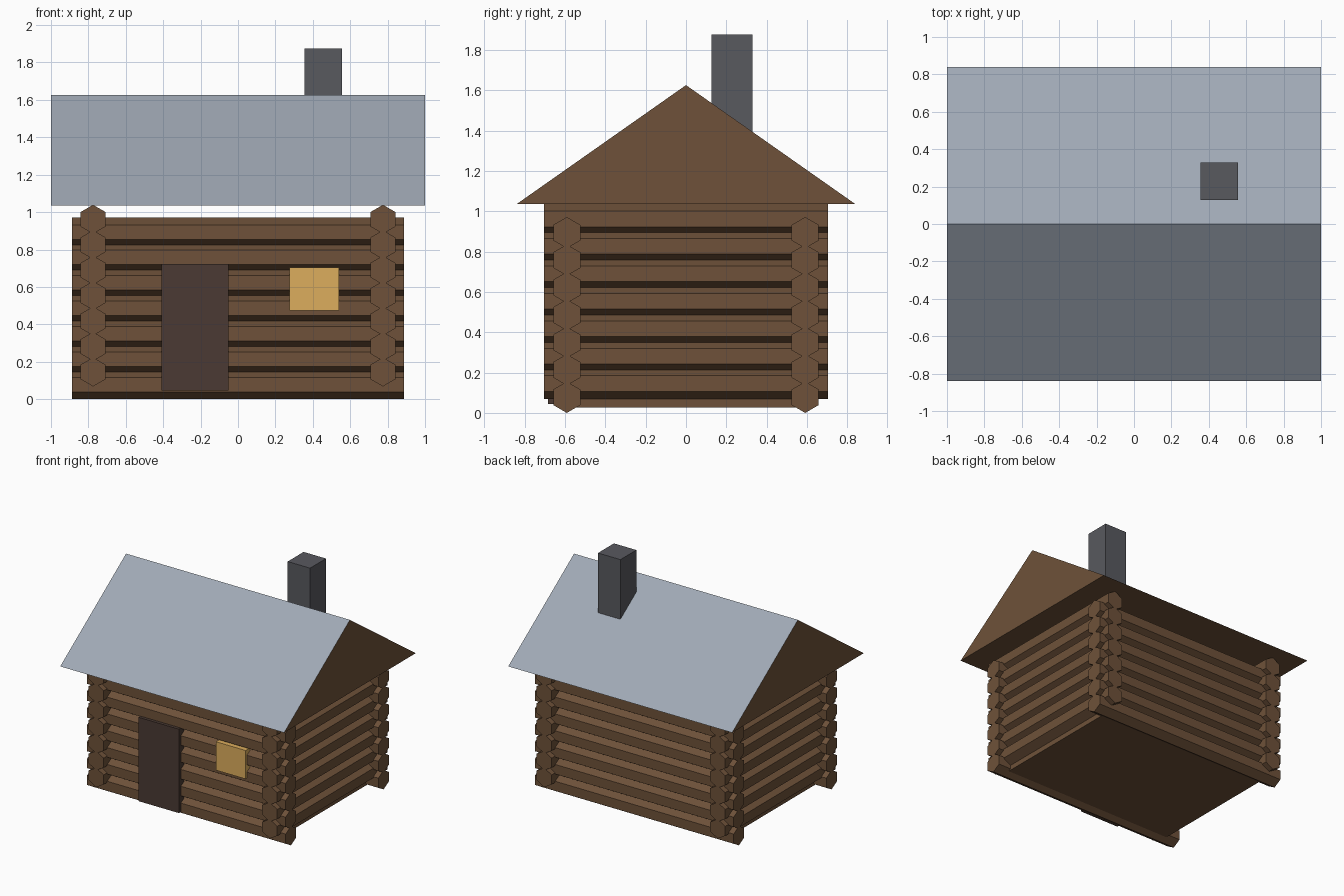
import bpy, bmesh, math
from mathutils import Matrix, Vector

cube = bpy.data.objects.get("Cube")
if cube:
    bpy.data.objects.remove(cube, do_unlink=True)


def material(name, r, g, b):
    m = bpy.data.materials.new(name)
    m.use_nodes = True
    m.diffuse_color = (r, g, b, 1)
    m.node_tree.nodes["Principled BSDF"].inputs["Base Color"].default_value = (r, g, b, 1)
    return m


wood = material("log brown", 0.156, 0.083, 0.041)
slate = material("roof grey", 0.352, 0.397, 0.462)
door_wood = material("door dark brown", 0.069, 0.042, 0.033)
glow = material("window amber", 0.716, 0.418, 0.109)
stone = material("chimney grey", 0.098, 0.1, 0.114)


def finish(name, bm, *mats):
    bmesh.ops.recalc_face_normals(bm, faces=bm.faces)
    mesh = bpy.data.meshes.new(name)
    bm.to_mesh(mesh)
    bm.free()
    for m in mats:
        mesh.materials.append(m)
    obj = bpy.data.objects.new(name, mesh)
    bpy.context.collection.objects.link(obj)
    return obj


def box(name, low, high, mat):
    low, high = Vector(low), Vector(high)
    bm = bmesh.new()
    place = Matrix.Translation((low + high) / 2) @ Matrix.Diagonal((*(high - low), 1))
    bmesh.ops.create_cube(bm, size=1, matrix=place)
    return finish(name, bm, mat)


# Log walls: stacked hexagonal logs, points up, the side stacks half a step higher
RADIUS, STEP, COURSES = 0.0775, 0.136, 7
WALL_X, WALL_Y = 0.775, 0.591


def log_wall(name, axis, offset, half_length, first_z):
    bm = bmesh.new()
    for i in range(COURSES):
        z = first_z + i * STEP
        ring = []
        for k in range(6):
            a = math.radians(90 + 60 * k)
            across = offset + RADIUS * math.cos(a)
            h = z + RADIUS * math.sin(a)
            ring.append((-half_length, across, h) if axis == "X" else (across, -half_length, h))
        end = bm.faces.new([bm.verts.new(p) for p in ring])
        side = bmesh.ops.extrude_face_region(bm, geom=[end], use_keep_orig=True)
        moved = [v for v in side["geom"] if isinstance(v, bmesh.types.BMVert)]
        span = 2 * half_length
        bmesh.ops.translate(bm, verts=moved, vec=(span, 0, 0) if axis == "X" else (0, span, 0))
    return finish(name, bm, wood)


log_wall("front_log_wall", "X", -WALL_Y, 0.887, RADIUS)
log_wall("back_log_wall", "X", WALL_Y, 0.887, RADIUS)
log_wall("left_log_wall", "Y", WALL_X, 0.703, RADIUS + STEP / 2)
log_wall("right_log_wall", "Y", -WALL_X, 0.703, RADIUS + STEP / 2)

# Floor
box("floor", (-WALL_X, -WALL_Y, 0.027), (WALL_X, WALL_Y, 0.09), wood)

# Gabled roof: grey slopes, brown gables and underside
bm = bmesh.new()
profile = [(-0.84, 1.035), (0.84, 1.035), (0, 1.625)]
gable = bm.faces.new([bm.verts.new((-1, y, z)) for y, z in profile])
far = bmesh.ops.extrude_face_region(bm, geom=[gable], use_keep_orig=True)
bmesh.ops.translate(bm, vec=(2, 0, 0),
                    verts=[v for v in far["geom"] if isinstance(v, bmesh.types.BMVert)])
roof = finish("roof", bm, wood, slate)
for face in roof.data.polygons:
    face.material_index = 1 if face.normal.z > 0.3 else 0

# Chimney, door and window
box("chimney", (0.355, 0.127, 1.25), (0.555, 0.33, 1.875), stone)
box("door", (-0.41, -0.683, 0.045), (-0.05, -0.62, 0.722), door_wood)
box("window", (0.275, -0.675, 0.475), (0.54, -0.62, 0.705), glow)
